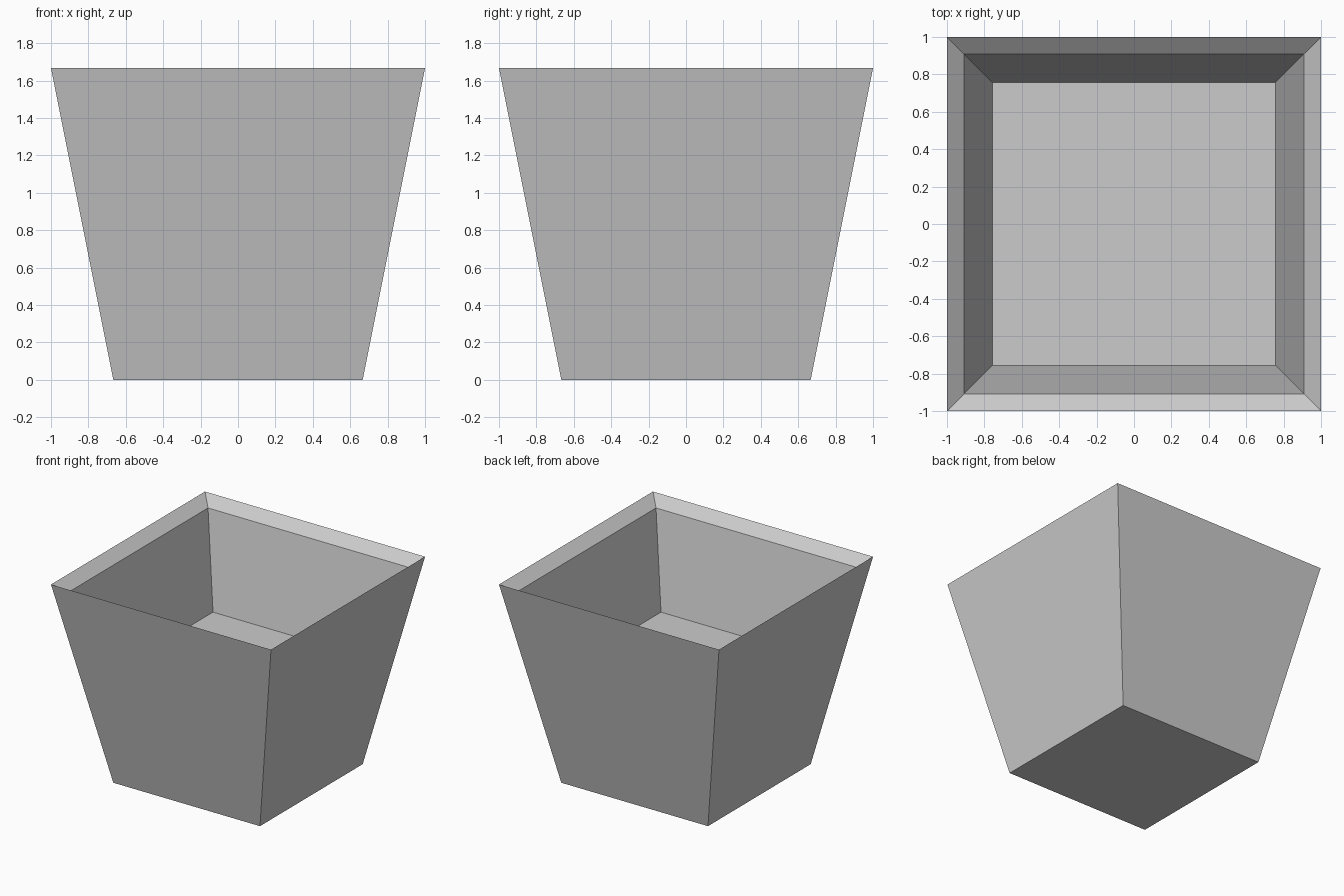
import bpy, bmesh

if "Cube" in bpy.data.objects:
    bpy.data.objects.remove(bpy.data.objects["Cube"])

# Square profile from underside, up the outer wall, over the bevelled rim, down to the soil floor
profile = [(0.6667, 0.0), (1.0, 1.6667), (0.909, 1.591), (0.7576, 0.8333)]

bm = bmesh.new()
rings = [[bm.verts.new((sx * h, sy * h, z))
          for sx, sy in ((-1, -1), (1, -1), (1, 1), (-1, 1))]
         for h, z in profile]

# Outer walls, rim slope and inner walls
for lower, upper in zip(rings, rings[1:]):
    for i in range(4):
        j = (i + 1) % 4
        bm.faces.new((lower[i], lower[j], upper[j], upper[i]))

# Underside and inner floor
bm.faces.new(rings[0][::-1])
bm.faces.new(rings[-1])
bmesh.ops.recalc_face_normals(bm, faces=bm.faces[:])

mesh = bpy.data.meshes.new("square_planter")
bm.to_mesh(mesh)
bm.free()
bpy.context.collection.objects.link(bpy.data.objects.new("square_planter", mesh))
